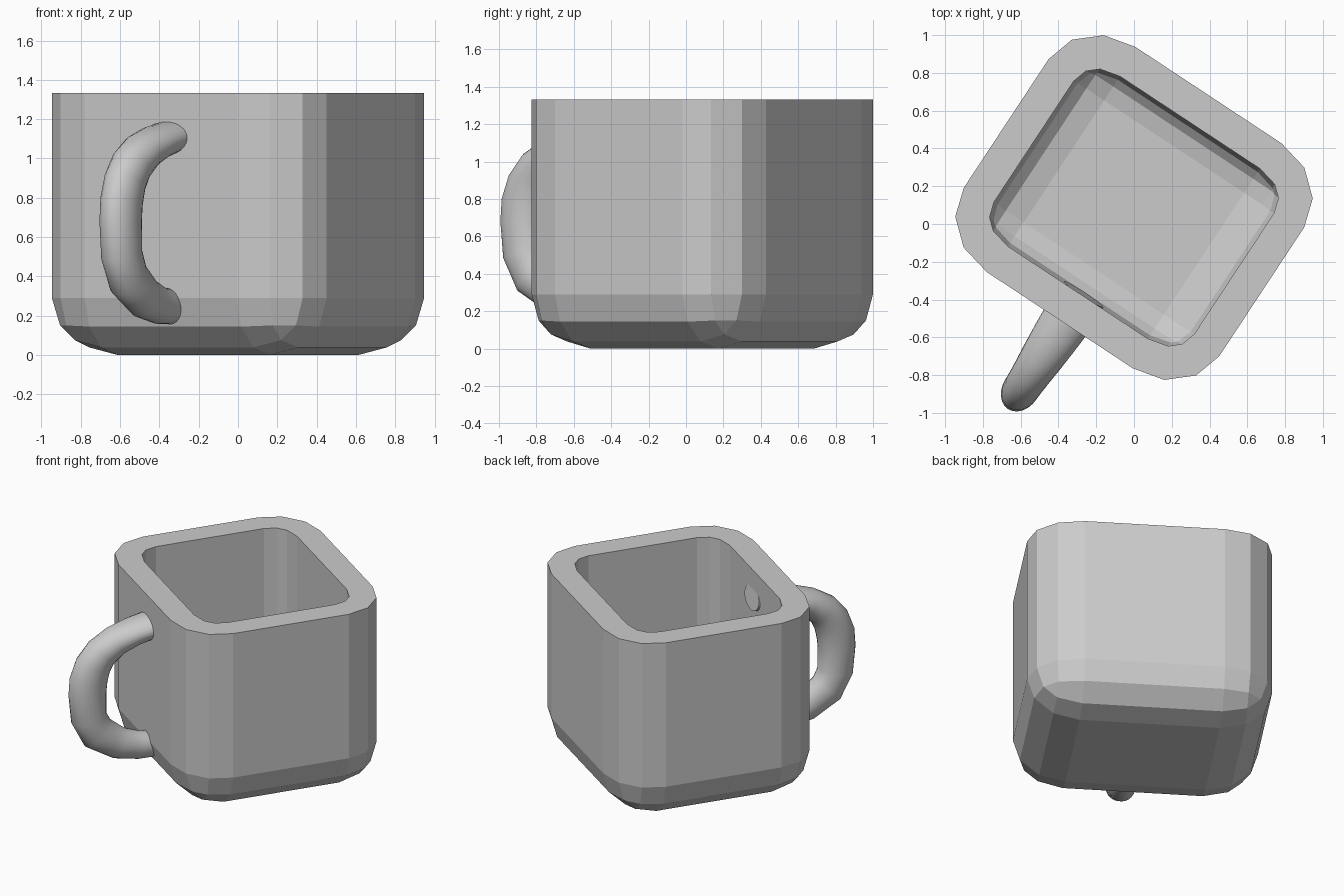
import bpy, bmesh
from math import cos, sin, pi, radians
from mathutils import Vector

if "Cube" in bpy.data.objects:
    bpy.data.objects.remove(bpy.data.objects["Cube"])

TURN = radians(-33.4)
CENTRE = (0, 0.087, 0)


def add_object(name, bm):
    bmesh.ops.recalc_face_normals(bm, faces=bm.faces)
    mesh = bpy.data.meshes.new(name)
    bm.to_mesh(mesh)
    bm.free()
    obj = bpy.data.objects.new(name, mesh)
    bpy.context.collection.objects.link(obj)
    obj.location = CENTRE
    obj.rotation_euler.z = TURN
    return obj


# Mug body: bevelled box with its rounded top removed, then given wall thickness
bm = bmesh.new()
bmesh.ops.create_cube(bm, size=2)
bmesh.ops.bevel(bm, geom=bm.edges[:], offset=0.428, segments=3,
                profile=0.5, affect='EDGES')
bmesh.ops.delete(bm, geom=[v for v in bm.verts if v.co.z > 0.6], context='VERTS')
for v in bm.verts:
    z = 1.333 if v.co.z > 0 else (v.co.z + 1) * 0.675
    v.co = (v.co.x * 0.81, v.co.y * 0.714, z)
# recalc can flip an open shell's sense, so solidify is driven from outward normals
body = add_object("mug_body", bm)
wall = body.modifiers.new("wall", 'SOLIDIFY')
wall.thickness = 0.175
wall.offset = -1
wall.use_even_offset = True

# Handle: elliptical rings swept along a path
# (outward distance, height, half width, half thickness)
path = [
    (0.53, 1.135, 0.125, 0.080), (0.66, 1.115, 0.135, 0.080),
    (0.81, 1.080, 0.125, 0.088), (0.93, 1.035, 0.115, 0.098),
    (1.03, 0.965, 0.105, 0.112), (1.09, 0.880, 0.100, 0.124),
    (1.122, 0.780, 0.098, 0.130), (1.13, 0.680, 0.098, 0.128),
    (1.12, 0.510, 0.098, 0.122), (1.06, 0.390, 0.096, 0.122),
    (0.91, 0.290, 0.092, 0.108), (0.77, 0.252, 0.088, 0.095),
    (0.60, 0.240, 0.080, 0.085),
]
SIDES = 24
bm = bmesh.new()
rings = []
for i, (out, z, wide, thick) in enumerate(path):
    a, b = path[max(i - 1, 0)], path[min(i + 1, len(path) - 1)]
    along = Vector((0, a[0] - b[0], b[1] - a[1])).normalized()
    side = Vector((1, 0, 0))
    across = along.cross(side)
    mid = Vector((0.03, -out, z))
    rings.append([bm.verts.new(mid + side * wide * cos(2 * pi * k / SIDES)
                               + across * thick * sin(2 * pi * k / SIDES))
                  for k in range(SIDES)])
for r, s in zip(rings, rings[1:]):
    for k in range(SIDES):
        n = (k + 1) % SIDES
        bm.faces.new((r[k], r[n], s[n], s[k]))
bm.faces.new(rings[0])
bm.faces.new(rings[-1])
handle = add_object("handle", bm)

bpy.ops.object.select_all(action='DESELECT')
handle.select_set(True)
bpy.context.view_layer.objects.active = handle
bpy.ops.object.shade_smooth_by_angle(angle=radians(40))
